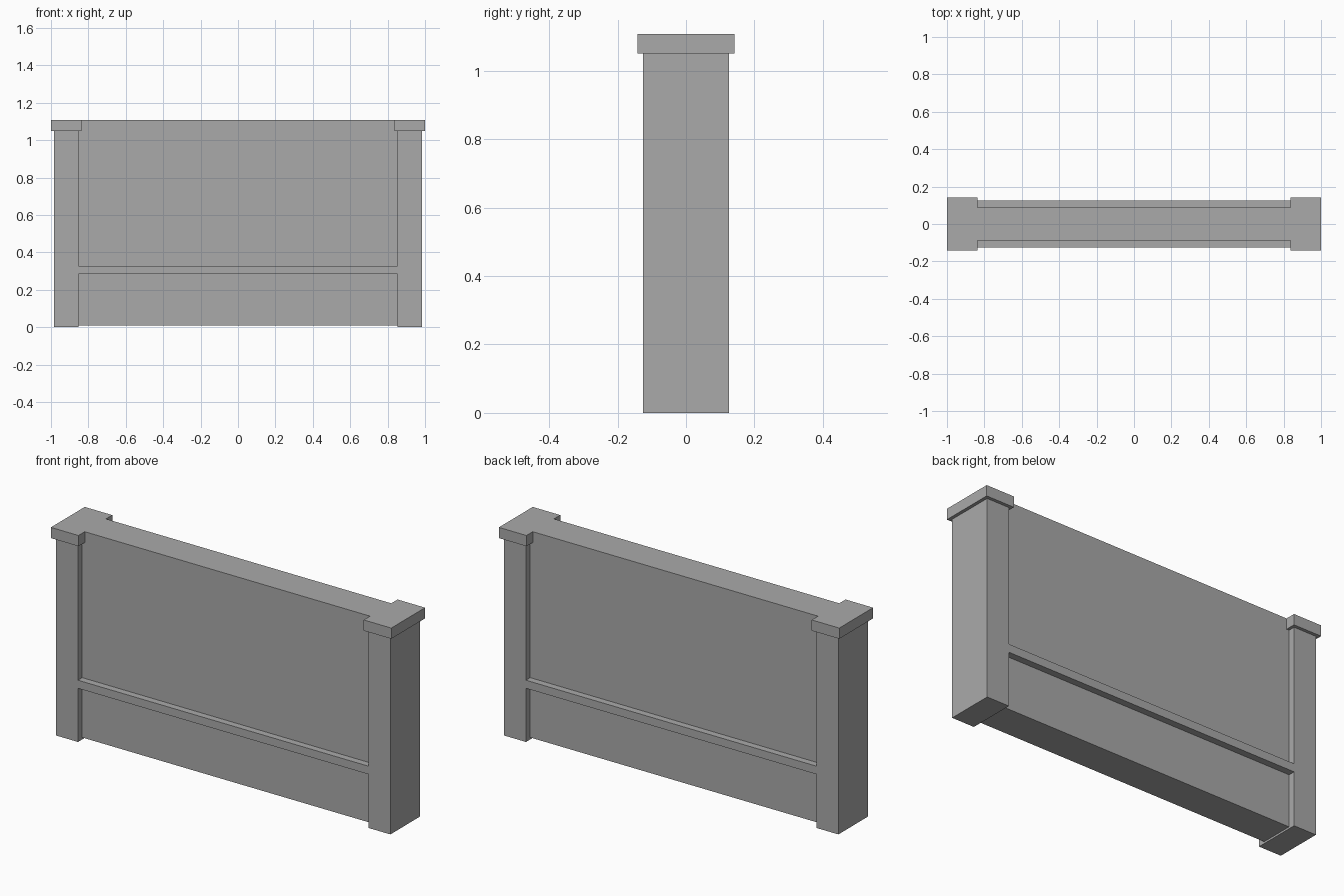
import bpy

# Remove the default object
cube = bpy.data.objects.get("Cube")
if cube:
    bpy.data.objects.remove(cube, do_unlink=True)

# Single stone colour
stone = bpy.data.materials.new("grey_stone")
stone.use_nodes = True
GREY = (0.4, 0.4, 0.4, 1)
stone.diffuse_color = GREY
stone.node_tree.nodes["Principled BSDF"].inputs["Base Color"].default_value = GREY

HEIGHT = 1.107      # top of the caps and panel
POST_TOP = 1.05
POST_IN, POST_OUT = 0.853, 0.983
POST_DEPTH = 0.125  # half depth, shared with the rail


def block(name, x, half_depth, z):
    """Flat-faced box from an x range, half depth and z range."""
    bpy.ops.mesh.primitive_cube_add(size=1, location=(sum(x) / 2, 0, sum(z) / 2))
    obj = bpy.context.object
    obj.name = name
    obj.scale = (x[1] - x[0], 2 * half_depth, z[1] - z[0])
    bpy.ops.object.transform_apply(location=False, rotation=False, scale=True)
    obj.data.materials.append(stone)
    return obj


# Wall panel and the rail that projects from both its faces
block("wall_panel", (-POST_IN, POST_IN), 0.089, (0.01, HEIGHT))
block("wall_rail", (-POST_IN, POST_IN), POST_DEPTH, (0.285, 0.328))

# End posts with overhanging caps, mirrored left and right
for side, sign in (("left", 1), ("right", -1)):
    post_x = sorted((sign * POST_IN, sign * POST_OUT))
    cap_x = sorted((sign * 0.838, sign))
    block(side + "_post", post_x, POST_DEPTH, (0, POST_TOP))
    block(side + "_cap", cap_x, 0.142, (POST_TOP, HEIGHT))
